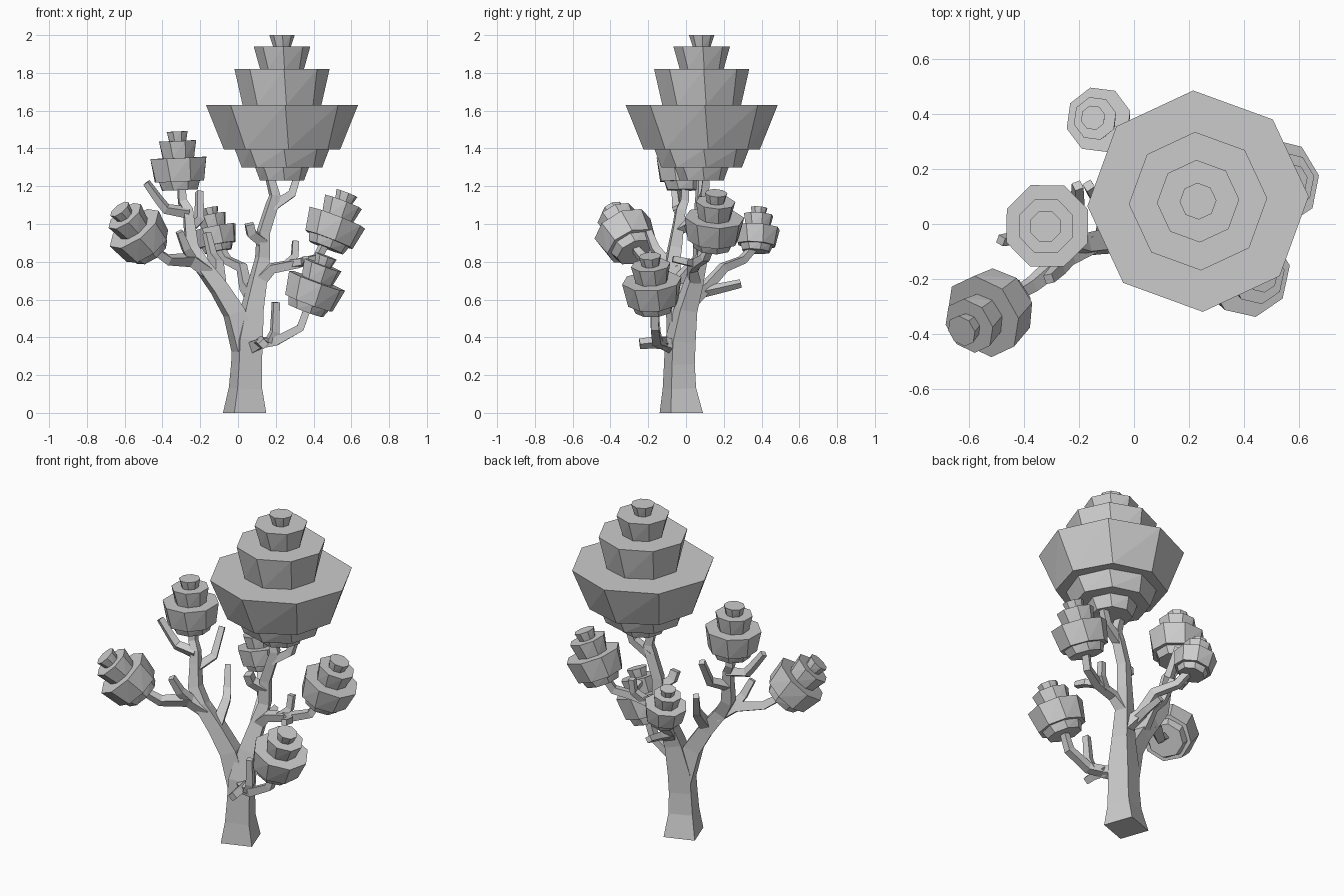
import bpy, bmesh, math
from mathutils import Vector, Matrix


def make_object(name, bm):
    bmesh.ops.recalc_face_normals(bm, faces=bm.faces)
    mesh = bpy.data.meshes.new(name)
    bm.to_mesh(mesh)
    bm.free()
    ob = bpy.data.objects.new(name, mesh)
    bpy.context.collection.objects.link(ob)
    return ob


def bridge(bm, rings):
    """Skin a list of vertex rings and cap both ends."""
    n = len(rings[0])
    for a, b in zip(rings, rings[1:]):
        for i in range(n):
            j = (i + 1) % n
            bm.faces.new((a[i], a[j], b[j], b[i]))
    bm.faces.new(rings[0][::-1])
    bm.faces.new(rings[-1])


def branch(name, points):
    """Square tapered tube through (x, y, z, radius) points."""
    bm = bmesh.new()
    pts = [Vector(p[:3]) for p in points]
    side = Matrix.Rotation(math.radians(-25.5), 3, 'Z') @ Vector((1, 0, 0))
    rings = []
    for k, p in enumerate(pts):
        t = Vector()
        if k > 0:
            t += (p - pts[k - 1]).normalized()
        if k < len(pts) - 1:
            t += (pts[k + 1] - p).normalized()
        if p.z == 0:
            t = Vector((0, 0, 1))
        t.normalize()
        if abs(side.dot(t)) > 0.95:
            side = t.orthogonal()
        side = (side - t * side.dot(t)).normalized()
        up = t.cross(side)
        r = points[k][3]
        rings.append([bm.verts.new(p + side * r * c + up * r * s)
                      for c, s in ((1, 0), (0, 1), (-1, 0), (0, -1))])
    bridge(bm, rings)
    return make_object(name, bm)


def foliage(name, base, tip, scale, layers, turn):
    """Stack of flaring, slightly twisted octagonal tiers along an axis.
    Each layer is (bottom, top, bottom radius, top radius)."""
    bm = bmesh.new()
    base, tip = Vector(base), Vector(tip)
    rot = Vector((0, 0, 1)).rotation_difference((tip - base).normalized()).to_matrix()
    for z0, z1, r0, r1 in layers:
        rings = []
        for z, r, twist in ((z0, r0, turn + 4), (z1, r1, turn)):
            ring = []
            for i in range(8):
                a = math.radians(45 * i + twist)
                v = Vector((r * math.cos(a), r * math.sin(a), z)) * scale
                ring.append(bm.verts.new(base + rot @ v))
            rings.append(ring)
        bridge(bm, rings)
    quads = [f for f in bm.faces if len(f.verts) == 4]
    bmesh.ops.triangulate(bm, faces=quads)
    return make_object(name, bm)


# Trunk, crown fork and stub
branch("trunk", [(.035, -.025, 0, .127), (.04, -.035, .13, .098), (.045, -.035, .26, .09),
                 (.05, -.03, .38, .09), (.075, 0, .55, .068), (.105, .045, .7, .055),
                 (.13, .075, .82, .044), (.135, .075, .96, .04), (.18, .08, 1.1, .038),
                 (.195, .08, 1.15, .034), (.165, .08, 1.26, .027)])
branch("crown_fork", [(.18, .08, 1.09, .034), (.285, .1, 1.16, .03), (.32, .11, 1.27, .025)])
branch("trunk_stub", [(.135, .075, .9, .036), (.07, .03, .95, .034), (.06, .015, 1.0, .032)])

# Left limb with its side branches
branch("left_limb", [(.035, -.03, .34, .08), (-.02, -.045, .53, .068), (-.1, -.06, .66, .058),
                     (-.19, -.075, .78, .05), (-.245, -.06, .87, .046), (-.258, -.04, 1.0, .037),
                     (-.265, -.03, 1.07, .034), (-.295, -.01, 1.12, .03), (-.3, -.005, 1.22, .026)])
branch("left_outer_branch", [(-.16, -.07, .745, .045), (-.25, -.12, .81, .042),
                             (-.37, -.22, .81, .032), (-.42, -.25, .845, .028),
                             (-.46, -.275, .88, .025)])
branch("left_twig_low", [(-.24, -.12, .81, .034), (-.275, -.165, .87, .03), (-.31, -.2, .96, .024)])
branch("left_twig_high", [(-.26, -.035, 1.06, .034), (-.38, -.045, 1.08, .03),
                          (-.42, -.05, 1.13, .026), (-.485, -.06, 1.22, .022)])
branch("left_twig_back", [(-.258, -.04, .97, .032), (-.205, .06, 1.02, .029), (-.205, .14, 1.17, .023)])
branch("left_twig_inner", [(-.1, -.06, .67, .042), (-.105, .04, .79, .032), (-.135, .09, .83, .029),
                           (-.165, .14, .95, .024)])

# Low right branch
branch("low_branch", [(.07, -.05, .345, .045), (.12, -.12, .37, .036), (.2, -.155, .38, .033),
                      (.33, -.165, .45, .03), (.37, -.165, .56, .026)])
branch("low_stub", [(.115, -.1, .37, .034), (.13, -.18, .372, .031), (.135, -.245, .365, .028)])
branch("low_twig", [(.17, -.15, .375, .032), (.195, -.16, .43, .029), (.2, -.17, .585, .024)])

# Middle right branch
branch("middle_branch", [(.105, .045, .69, .045), (.18, .035, .765, .034), (.31, .05, .79, .031),
                         (.42, .1, .82, .029), (.47, .14, .92, .026)])
branch("middle_stub", [(.29, .05, .79, .028), (.35, 0, .8, .025), (.36, -.07, .815, .022)])
branch("middle_twig", [(.25, .045, .78, .03), (.3, .075, .83, .026), (.305, .085, .91, .024)])

# Back branch
branch("back_branch", [(.09, .03, .6, .048), (.04, .11, .67, .036), (.02, .2, .77, .032),
                       (-.06, .3, .81, .028), (-.105, .37, .89, .025)])
branch("back_stub", [(.05, .09, .64, .03), (.055, .18, .66, .027), (.05, .29, .685, .023)])

# Big crown
crown = [(0, .07, .117, .143), (.07, .165, .215, .25), (.165, .4, .31, .403),
         (.4, .59, .21, .252), (.59, .71, .117, .15), (.71, .77, .048, .067)]
foliage("crown_foliage", (.233, .083, 1.23), (.233, .083, 2), 1, crown, 2.5)

# Small foliage clusters
tuft = [(0, .055, .1, .12), (.045, .17, .138, .16),
        (.17, .26, .088, .106), (.26, .31, .048, .06)]
clusters = [("left_top_foliage", (-.308, -.006, 1.18), (-.322, -.008, 1.49), 1, 22),
            ("left_outer_foliage", (-.455, -.272, .85), (-.628, -.39, 1.08), 1, 5),
            ("back_foliage", (-.105, .37, .855), (-.15, .387, 1.09), .76, 15),
            ("right_upper_foliage", (.465, .14, .875), (.575, .16, 1.16), 1, 10),
            ("right_lower_foliage", (.36, -.17, .54), (.465, -.19, .825), 1, 10)]
for name, base, tip, scale, turn in clusters:
    foliage(name, base, tip, scale, tuft, turn)
